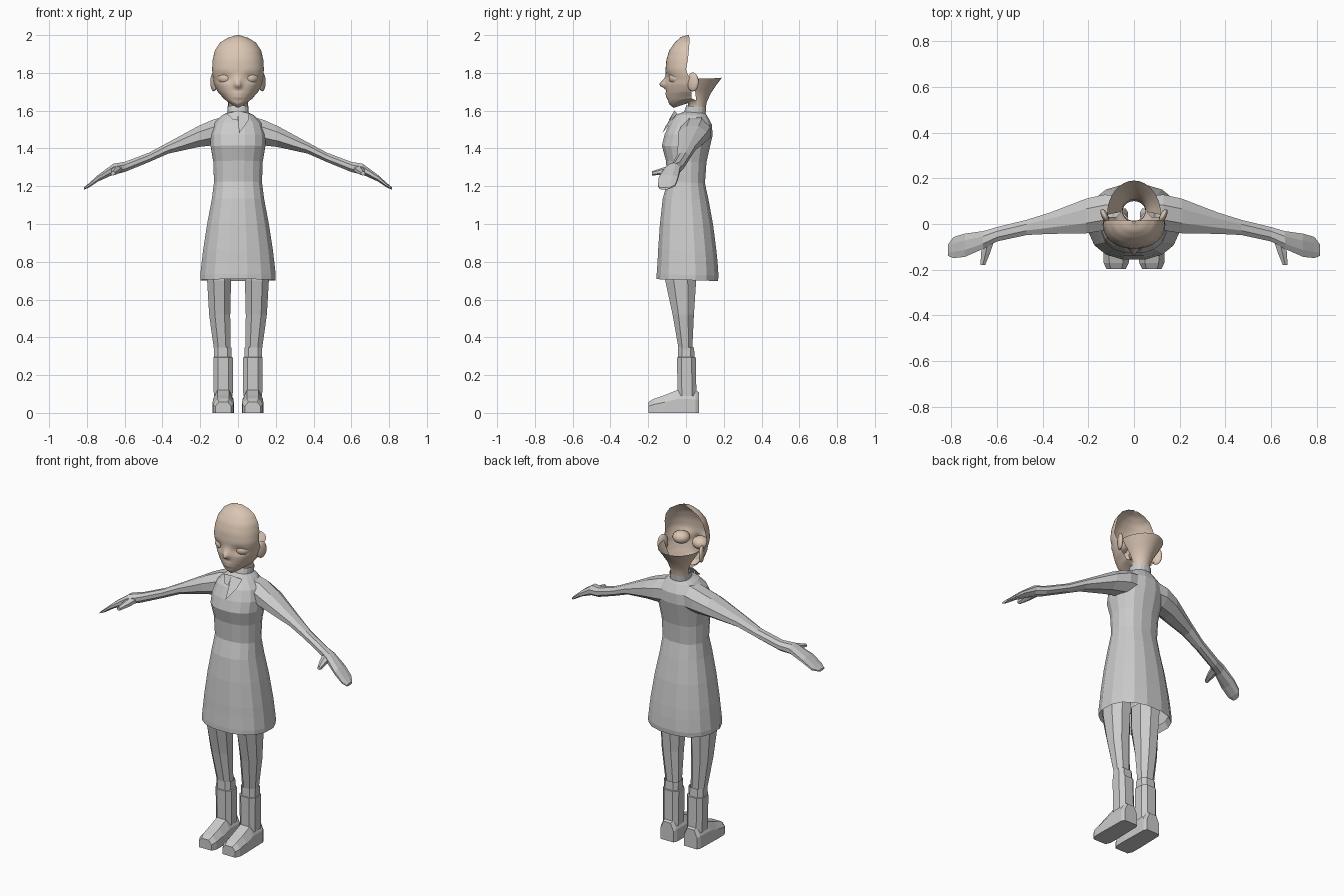
import bpy, bmesh, math
from mathutils import Matrix, Vector


def material(name, rgb):
    m = bpy.data.materials.new(name)
    m.diffuse_color = (*rgb, 1)
    return m


SKIN = material("skin", (0.70, 0.56, 0.45))
CLOTH = material("grey cloth", (0.60, 0.60, 0.60))


def finish(bm, name, mat, smooth=False, mirror=False):
    bmesh.ops.recalc_face_normals(bm, faces=bm.faces[:])
    me = bpy.data.meshes.new(name)
    bm.to_mesh(me)
    bm.free()
    me.materials.append(mat)
    ob = bpy.data.objects.new(name, me)
    bpy.context.collection.objects.link(ob)
    for p in me.polygons:
        p.use_smooth = smooth
    if mirror:
        mod = ob.modifiers.new("mirror", 'MIRROR')
        mod.use_mirror_merge = False
    return ob


def loft(name, rings, mat, closed=True, caps=(False, False), **kw):
    bm = bmesh.new()
    vs = [[bm.verts.new(p) for p in r] for r in rings]
    n = len(vs[0])
    for a, b in zip(vs, vs[1:]):
        for i in range(n if closed else n - 1):
            j = (i + 1) % n
            bm.faces.new((a[i], a[j], b[j], b[i]))
    for use, ring in zip(caps, (vs[0], vs[-1])):
        if use:
            bm.faces.new(ring)
    return finish(bm, name, mat, **kw)


def sp(v, e):
    return math.copysign(abs(v) ** e, v)


def oval(n, e=1.0):
    """Unit superellipse points, with flat sides facing the axes."""
    return [(sp(math.cos(t), e), sp(math.sin(t), e))
            for t in ((i + 0.5) * math.tau / n for i in range(n))]


def upright(rows, n, e=1.0, tilt=0.0):
    """Horizontal rings from (z, half width, front y, back y, centre x)."""
    return [[(cx + w * u, (f + b) / 2 + (b - f) / 2 * v, z - tilt * v)
             for u, v in oval(n, e)] for z, w, f, b, cx in rows]


def arcs(rows, n, steps, e, shape=lambda x, y, z: y):
    """Half rings from (z centre, z side, half width, y centre, y side)."""
    out = []
    for k in range((len(rows) - 1) * steps + 1):
        i = min(k // steps, len(rows) - 2)
        t = k / steps - i
        zf, zs, w, f, b = [p + (q - p) * t for p, q in zip(rows[i], rows[i + 1])]
        ring = []
        for j in range(n + 1):
            a = -math.pi / 2 + math.pi * j / n
            s, c = math.sin(a), max(math.cos(a), 0)
            x, y, z = w * sp(s, e), b - (b - f) * c, zf + (zs - zf) * abs(s)
            ring.append((x, shape(x, y, z), z))
        out.append(ring)
    return out


def g(v, s):
    return math.exp(-(v / s) ** 2)


def face_shape(x, y, z):
    if y > -0.02:
        return y
    nose = 0.034 * g(x, 0.015) * g(z - 1.735, 0.014 if z < 1.735 else 0.03)
    lips = 0.008 * g(x, 0.025) * (g(z - 1.69, 0.007) + g(z - 1.672, 0.007))
    socket = 0.013 * g(abs(x) - 0.066, 0.032) * g(z - 1.772, 0.024)
    return y - nose - lips + socket


# Face shell, open at the back, running under the jaw into the neck front
face_rows = [
    (2.0, 2.0, .008, .005, .015), (1.988, 1.985, .055, -.03, .018),
    (1.96, 1.96, .095, -.06, .018), (1.92, 1.92, .122, -.088, .015),
    (1.87, 1.87, .134, -.104, .01), (1.82, 1.82, .137, -.108, .0),
    (1.79, 1.79, .135, -.107, .01), (1.765, 1.765, .131, -.108, .025),
    (1.74, 1.74, .127, -.108, .03), (1.71, 1.72, .118, -.105, .03),
    (1.68, 1.70, .107, -.101, .03), (1.655, 1.685, .094, -.096, .03),
    (1.635, 1.675, .085, -.09, .03), (1.615, 1.665, .078, -.066, .03),
    (1.64, 1.65, .05, .01, .06), (1.54, 1.54, .05, .015, .06)]
loft("face", arcs(face_rows, 40, 3, 0.86, face_shape), SKIN, closed=False, smooth=True)

# Neck back flaring out to the nape
nape_rows = [
    (1.54, 1.54, .05, .10, .055), (1.64, 1.64, .052, .108, .055),
    (1.69, 1.69, .07, .13, .05), (1.735, 1.735, .098, .16, .045),
    (1.775, 1.77, .118, .19, .04)]
loft("neck_back", arcs(nape_rows, 16, 2, 1.0), SKIN, closed=False, smooth=True)


def ball(name, centre, size, turn):
    bm = bmesh.new()
    m = (Matrix.Translation(centre) @ Matrix.Rotation(turn, 4, 'Z')
         @ Matrix.Diagonal((*size, 1)))
    bmesh.ops.create_uvsphere(bm, u_segments=20, v_segments=12, radius=1, matrix=m)
    return finish(bm, name, SKIN, smooth=True, mirror=True)


ball("eye", (.063, -.046, 1.772), (.048, .045, .036), math.radians(22))
ball("ear", (.128, .036, 1.752), (.014, .033, .05), math.radians(-25))

# Dress body, from the turned-in hem to the shoulders and collar
dress_rows = [
    (.74, .185, -.14, .155, 0), (.703, .203, -.158, .172, 0), (.73, .203, -.158, .175, 0),
    (.80, .195, -.153, .17, 0), (.86, .188, -.15, .164, 0), (1.0, .166, -.14, .146, 0),
    (1.13, .141, -.125, .122, 0), (1.22, .129, -.10, .102, 0), (1.33, .133, -.108, .11, 0),
    (1.41, .147, -.13, .128, 0), (1.47, .148, -.115, .142, 0), (1.53, .13, -.088, .14, 0),
    (1.575, .085, -.05, .115, 0), (1.59, .056, -.01, .105, 0), (1.622, .056, .0, .108, 0)]
loft("dress", upright(dress_rows, 16, 0.85, 0.005), CLOTH)

# Collar flaps on the chest
bm = bmesh.new()
for pts in ([(0, -.062, 1.60), (.06, -.045, 1.585), (.055, -.085, 1.55),
             (.035, -.108, 1.52), (.005, -.125, 1.48)],
            [(0, -.062, 1.60), (-.06, -.045, 1.585), (-.03, -.085, 1.555), (0, -.092, 1.548)]):
    bm.faces.new([bm.verts.new(p) for p in pts])
finish(bm, "collar_flaps", CLOTH)

# Sleeve and mitten hand: x, centre z, half height, centre y, half depth
arm_rows = [
    (.05, 1.495, .085, .05, .08), (.13, 1.485, .074, .05, .085), (.21, 1.463, .06, .035, .082),
    (.37, 1.402, .032, .003, .05), (.47, 1.353, .027, -.015, .036),
    (.60, 1.302, .029, -.045, .034), (.66, 1.29, .031, -.07, .042),
    (.74, 1.243, .019, -.093, .055), (.79, 1.204, .012, -.103, .05),
    (.815, 1.188, .007, -.115, .026)]
loft("arm", [[(x, yc + hy * u, zc + hz * v) for u, v in oval(8)]
             for x, zc, hz, yc, hy in arm_rows],
     CLOTH, caps=(True, True), mirror=True)
thumb_rows = [(-.08, .64, .03, 1.29, .022), (-.13, .65, .022, 1.278, .018),
              (-.18, .662, .012, 1.268, .011)]
loft("thumb", [[(xc + hx * u, y, zc + hz * v) for u, v in oval(6)]
               for y, xc, hx, zc, hz in thumb_rows],
     CLOTH, caps=(True, True), mirror=True)

# Legs
leg_rows = [(.82, .07, -.118, .07, .1), (.70, .068, -.116, .06, .1),
            (.52, .06, -.075, .046, .097), (.34, .047, -.042, .036, .084),
            (.26, .045, -.04, .036, .08)]
loft("leg", upright(leg_rows, 8, 0.9), CLOTH, mirror=True)

# Boot shaft with turned-in cuff, and foot
shaft_rows = [(.285, .045, -.036, .04, .079), (.345, .049, -.044, .045, .081),
              (.295, .05, -.045, .048, .081), (.293, .055, -.05, .055, .079),
              (.09, .053, -.048, .058, .078)]
loft("boot_shaft", upright(shaft_rows, 8, 0.7), CLOTH, mirror=True)
foot_rows = [(.068, .042, .11), (.05, .052, .12), (-.045, .054, .122),
             (-.11, .056, .095), (-.17, .055, .075), (-.198, .042, .058)]
loft("foot", [[(.078 - w, y, 0), (.078 + w, y, 0), (.078 + w, y, h * .6),
               (.078 + w * .55, y, h), (.078 - w * .55, y, h), (.078 - w, y, h * .6)]
              for y, w, h in foot_rows],
     CLOTH, caps=(True, True), mirror=True)
